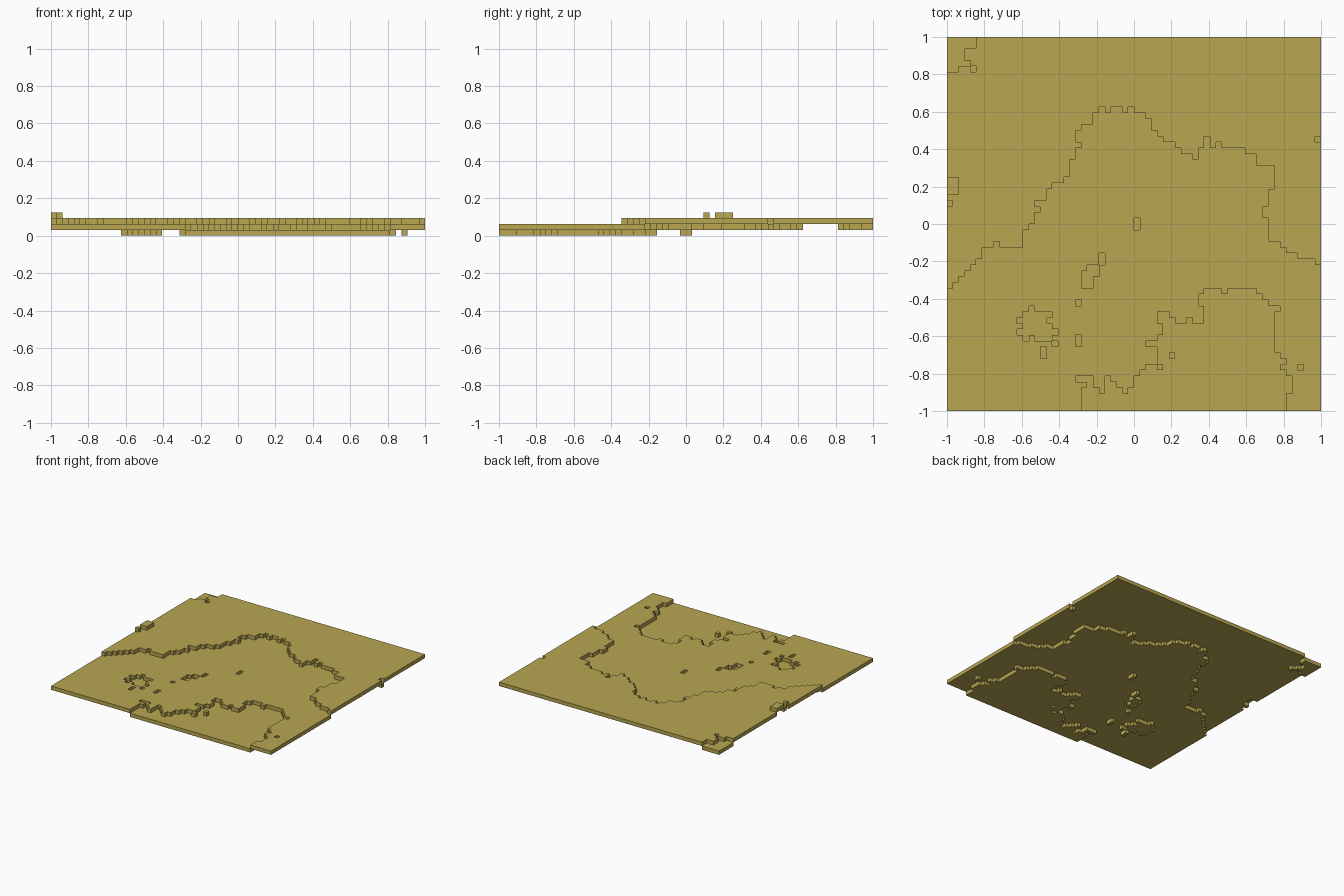
import bpy
import bmesh

cube = bpy.data.objects.get("Cube")
if cube:
    bpy.data.objects.remove(cube, do_unlink=True)

N = 64            # cells per side
S = 2 / N         # cell size

# One flat sand colour
sand = bpy.data.materials.new("sand")
sand.use_nodes = True
colour = (0.48, 0.38, 0.085, 1)
sand.diffuse_color = colour
bsdf = sand.node_tree.nodes["Principled BSDF"]
bsdf.inputs["Base Color"].default_value = colour
bsdf.inputs["Roughness"].default_value = 0.9

# Row where the upper plateau begins, column by column
plateau_start = [
    21, 22, 23, 24, 25, 26, 28, 28, 29, 28, 28, 28, 28, 31, 32, 36,
    36, 38, 39, 39, 40, 43, 48, 49, 49, 51, 52, 51, 52, 52, 51, 52,
    51, 51, 50, 48, 47, 46, 46, 45, 44, 44, 43, 45, 47, 45, 46, 45,
    45, 45, 45, 44, 44, 42, 42, 29, 29, 28, 27, 27, 26, 26, 26, 25]

# Row where the front basin ends, from column 23 on
basin_end = [
    4, 6, 4, 3, 6, 5, 4, 3, 4, 6, 7, 8, 8, 13, 17, 16, 15, 15,
    16, 15, 15, 21, 21, 21, 20, 21, 21, 21, 21, 21, 20, 19, 18, 10, 9]

level = {}
for i in range(N):
    for j in range(N):
        level[i, j] = 2 if j >= plateau_start[i] else 1
for k, end in enumerate(basin_end):
    for j in range(end):
        level[23 + k, j] = 0


def patch(height, *rects):
    """Set rectangles (column, row, width, depth) to one height level."""
    for i0, j0, w, d in rects:
        for i in range(i0, i0 + w):
            for j in range(j0, j0 + d):
                level[i, j] = height


# Ragged plateau edge
patch(2, (15, 34, 1, 1), (22, 45, 1, 1), (54, 33, 1, 2))
patch(1, (55, 38, 1, 4))
# Back corner step and side notch
patch(1, (0, 58, 2, 6), (2, 59, 1, 5), (3, 59, 1, 1), (3, 62, 2, 2),
      (4, 58, 1, 1), (63, 46, 1, 1))
# Raised blocks on the plateau
patch(3, (0, 37, 2, 3), (0, 35, 1, 1))
# Ragged basin edge
patch(0, (22, 5, 2, 1), (34, 11, 2, 1), (36, 15, 1, 2), (43, 18, 1, 2),
      (56, 17, 1, 1), (58, 3, 1, 3))
patch(1, (36, 7, 1, 1), (57, 7, 1, 1), (38, 9, 1, 1))
# Small pits
patch(0, (60, 7, 1, 1), (32, 31, 1, 2), (26, 25, 1, 2), (23, 21, 1, 3),
      (24, 21, 1, 4), (25, 23, 1, 2), (22, 18, 1, 1), (22, 11, 1, 2),
      (16, 9, 1, 2))
# Cluster pit
patch(0, (12, 13, 1, 1), (12, 15, 1, 1), (13, 12, 1, 5), (14, 13, 1, 5),
      (15, 12, 2, 5), (17, 12, 1, 3), (17, 16, 1, 1), (18, 13, 1, 1),
      (18, 11, 1, 1))


def build_layer(name, height):
    """Make a one-cell-thick slab from all cells at this level."""
    bm = bmesh.new()
    verts = {}

    def vert(i, j, k):
        if (i, j, k) not in verts:
            verts[i, j, k] = bm.verts.new((i * S - 1, j * S - 1, k * S))
        return verts[i, j, k]

    lo, hi = height, height + 1
    for (i, j), h in level.items():
        if h != height:
            continue
        ring = [(i, j), (i + 1, j), (i + 1, j + 1), (i, j + 1)]
        bm.faces.new([vert(x, y, hi) for x, y in ring])
        bm.faces.new([vert(x, y, lo) for x, y in reversed(ring)])
        # Walls only where the slab ends
        for n, (dx, dy) in enumerate([(0, -1), (1, 0), (0, 1), (-1, 0)]):
            if level.get((i + dx, j + dy)) != height:
                a, b = ring[n], ring[(n + 1) % 4]
                bm.faces.new([vert(*a, lo), vert(*b, lo),
                              vert(*b, hi), vert(*a, hi)])
    mesh = bpy.data.meshes.new(name)
    bm.to_mesh(mesh)
    bm.free()
    mesh.materials.append(sand)
    bpy.context.collection.objects.link(bpy.data.objects.new(name, mesh))


for height, name in enumerate(["basin_floor", "lower_ground",
                               "upper_plateau", "raised_blocks"]):
    build_layer(name, height)
